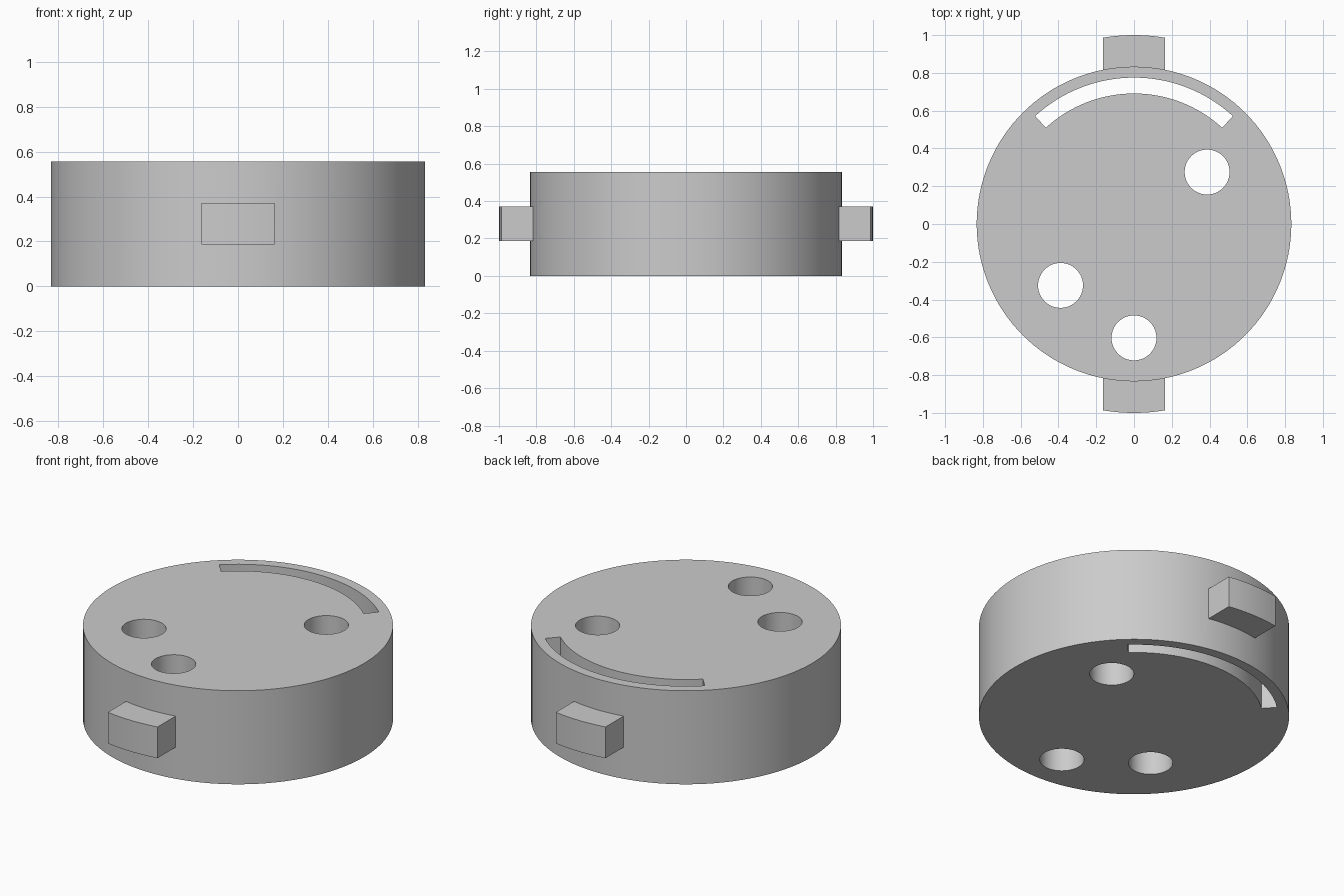
import bpy
import bmesh
from math import sin, cos, radians, asin

cube = bpy.data.objects.get("Cube")
if cube:
    bpy.data.objects.remove(cube, do_unlink=True)

HEIGHT = 0.555
RADIUS = 0.833

grey = bpy.data.materials.new("light grey")
grey.use_nodes = True
grey.diffuse_color = (0.6, 0.6, 0.6, 1)
grey.node_tree.nodes["Principled BSDF"].inputs["Base Color"].default_value = (0.6, 0.6, 0.6, 1)


def arc(radius, start, end, steps, centre=(0, 0)):
    """Points along an arc, angles in degrees."""
    angles = [radians(start + (end - start) * i / steps) for i in range(steps + 1)]
    return [(centre[0] + radius * cos(a), centre[1] + radius * sin(a)) for a in angles]


def circle(radius, steps, centre=(0, 0)):
    return arc(radius, 0, 360, steps, centre)[:-1]


def prism(name, outline, bottom, top):
    """Extrude a flat outline between two heights."""
    bm = bmesh.new()
    face = bm.faces.new([bm.verts.new((x, y, bottom)) for x, y in outline])
    extruded = bmesh.ops.extrude_face_region(bm, geom=[face])["geom"]
    raised = [v for v in extruded if isinstance(v, bmesh.types.BMVert)]
    bmesh.ops.translate(bm, verts=raised, vec=(0, 0, top - bottom))
    bmesh.ops.recalc_face_normals(bm, faces=bm.faces)
    mesh = bpy.data.meshes.new(name)
    bm.to_mesh(mesh)
    bm.free()
    mesh.materials.append(grey)
    obj = bpy.data.objects.new(name, mesh)
    bpy.context.collection.objects.link(obj)
    return obj


def combine(target, other, operation):
    """Apply a boolean, then remove the helper."""
    bpy.context.view_layer.objects.active = target
    mod = target.modifiers.new(other.name, "BOOLEAN")
    mod.operation = operation
    mod.solver = "EXACT"
    mod.object = other
    bpy.ops.object.modifier_apply(modifier=mod.name)
    bpy.data.objects.remove(other, do_unlink=True)


# Round body
body = prism("round_body", circle(RADIUS, 128), 0, HEIGHT)

# Front and back lugs, with outer faces curved about the body axis
half_width = 0.163
swing = asin(half_width) * 57.29578
for name, middle, side in (("back_lug", 90, 1), ("front_lug", 270, -1)):
    outline = arc(1.0, middle - swing, middle + swing, 8)
    outline += [(-side * half_width, side * 0.76), (side * half_width, side * 0.76)]
    combine(body, prism(name, outline, 0.187, 0.372), "UNION")

# Three round through holes
for centre in ((0.387, 0.275), (-0.389, -0.325), (0, -0.603)):
    combine(body, prism("hole_cutter", circle(0.119, 48, centre), -0.1, HEIGHT + 0.1), "DIFFERENCE")

# Curved through slot along the back rim
slot = arc(0.775, 47.5, 132.5, 32) + arc(0.691, 132.5, 47.5, 32)
combine(body, prism("slot_cutter", slot, -0.1, HEIGHT + 0.1), "DIFFERENCE")

# Smooth walls with crisp edges
bpy.ops.object.select_all(action="DESELECT")
body.select_set(True)
bpy.context.view_layer.objects.active = body
bpy.ops.object.shade_smooth_by_angle(angle=radians(30))
